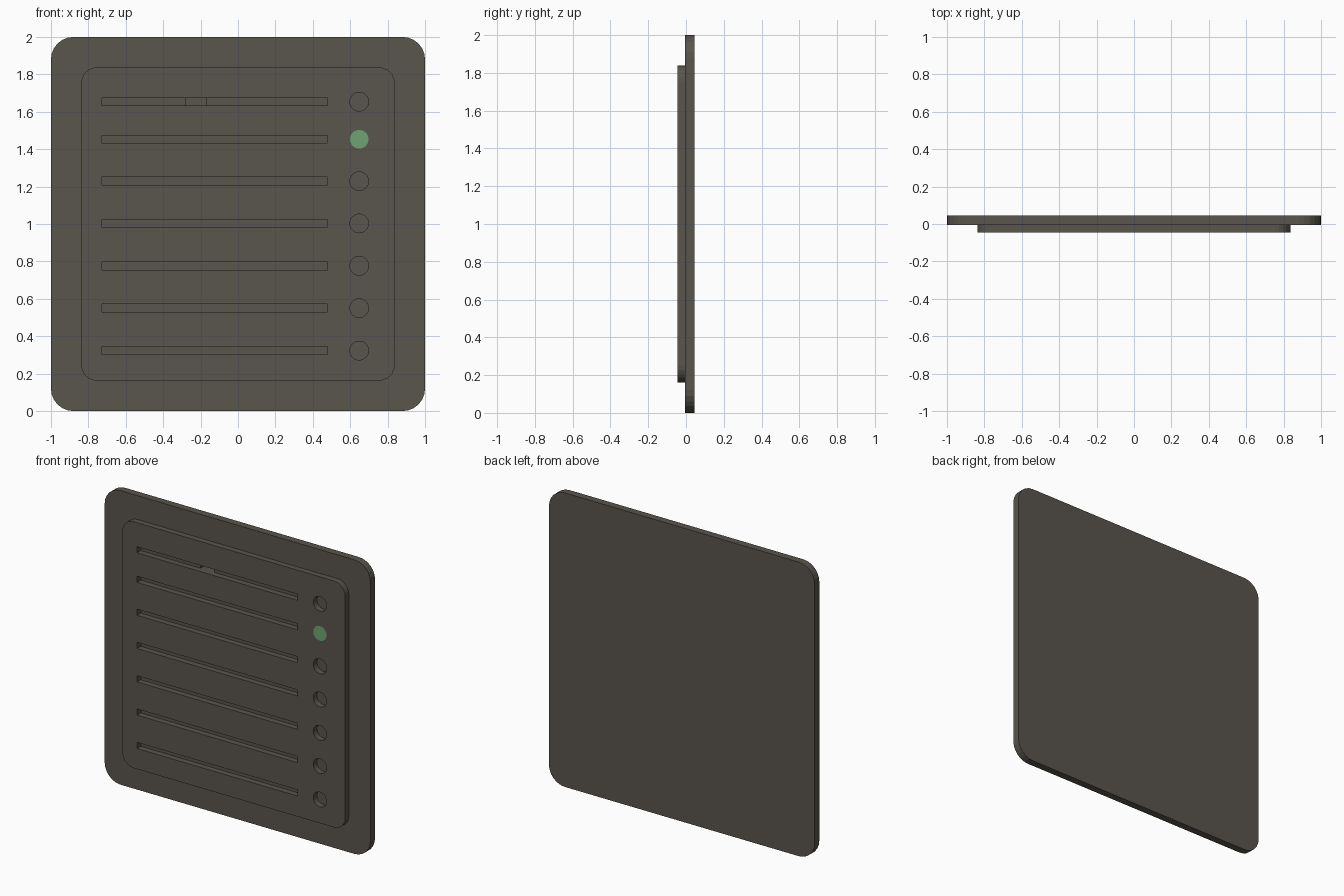
import bpy, bmesh
from math import sin, cos, pi

if "Cube" in bpy.data.objects:
    bpy.data.objects.remove(bpy.data.objects["Cube"])

BACK, MID, FRONT = 0.045, -0.005, -0.045


def material(name, rgb):
    m = bpy.data.materials.new(name)
    m.diffuse_color = (*rgb, 1)
    m.use_nodes = True
    m.node_tree.nodes["Principled BSDF"].inputs["Base Color"].default_value = m.diffuse_color
    return m


dark = material("dark_casing", (0.10, 0.09, 0.075))
green = material("green_light", (0.15, 0.37, 0.16))


def circle(cx, cz, r, n=32):
    return [(cx + r * cos(2 * pi * i / n), cz + r * sin(2 * pi * i / n)) for i in range(n)]


def rect(x0, x1, z0, z1):
    return [(x0, z0), (x1, z0), (x1, z1), (x0, z1)]


def rounded(half, r, n=6):
    pts = []
    for k, (sx, sz) in enumerate([(1, 1), (-1, 1), (-1, -1), (1, -1)]):
        for i in range(n + 1):
            a = pi / 2 * (k + i / n)
            pts.append((sx * (half - r) + r * cos(a), 1 + sz * (half - r) + r * sin(a)))
    return pts


def slab(name, outlines, y0, y1, mat):
    """Solid cut from front outlines (first is the rim, the rest are holes)."""
    cu = bpy.data.curves.new(name + "_profile", 'CURVE')
    cu.dimensions, cu.fill_mode = '2D', 'BOTH'
    cu.extrude = abs(y1 - y0) / 2
    for pts in outlines:
        s = cu.splines.new('POLY')
        s.points.add(len(pts) - 1)
        for p, (x, z) in zip(s.points, pts):
            p.co = (x, z, 0, 1)
        s.use_cyclic_u = True
    tmp = bpy.data.objects.new(name + "_profile", cu)
    bpy.context.collection.objects.link(tmp)
    bpy.context.view_layer.update()
    me = bpy.data.meshes.new_from_object(tmp.evaluated_get(bpy.context.evaluated_depsgraph_get()))
    bpy.data.objects.remove(tmp)
    # stand the profile upright and weld caps to walls
    bm = bmesh.new()
    bm.from_mesh(me)
    for v in bm.verts:
        x, z, d = v.co
        v.co = (x, (y0 + y1) / 2 - d, z)
    bmesh.ops.remove_doubles(bm, verts=bm.verts, dist=1e-5)
    bmesh.ops.recalc_face_normals(bm, faces=bm.faces)
    for f in bm.faces:
        f.smooth = False
    bm.to_mesh(me)
    bm.free()
    me.materials.clear()
    me.materials.append(mat)
    ob = bpy.data.objects.new(name, me)
    bpy.context.collection.objects.link(ob)
    return ob


# rows of label slots and indicator holes
rows = [1.654, 1.453, 1.229, 1.003, 0.776, 0.55, 0.323]
slots = [rect(-0.728, 0.478, z - 0.021, z + 0.021) for z in rows]
holes = [circle(0.648, z, 0.05) for z in rows]

# back plate with a small deeper pocket behind the top slot
plate = slab("back_plate", [rounded(1.0, 0.12)], MID, BACK, dark)
cutter = slab("pocket_cutter", [rect(-0.278, -0.172, 1.633, 1.675)], MID - 0.02, MID + 0.035, dark)
cutter.hide_render = True
cutter.hide_set(True)
cut = plate.modifiers.new("pocket", 'BOOLEAN')
cut.operation, cut.object, cut.solver = 'DIFFERENCE', cutter, 'EXACT'

# raised front panel pierced by slots and holes
slab("front_panel", [rounded(0.838, 0.085)] + slots + holes, FRONT, MID, dark)

# lit indicator on the second row
slab("indicator_light", [circle(0.648, rows[1], 0.05)], FRONT, MID, green)
